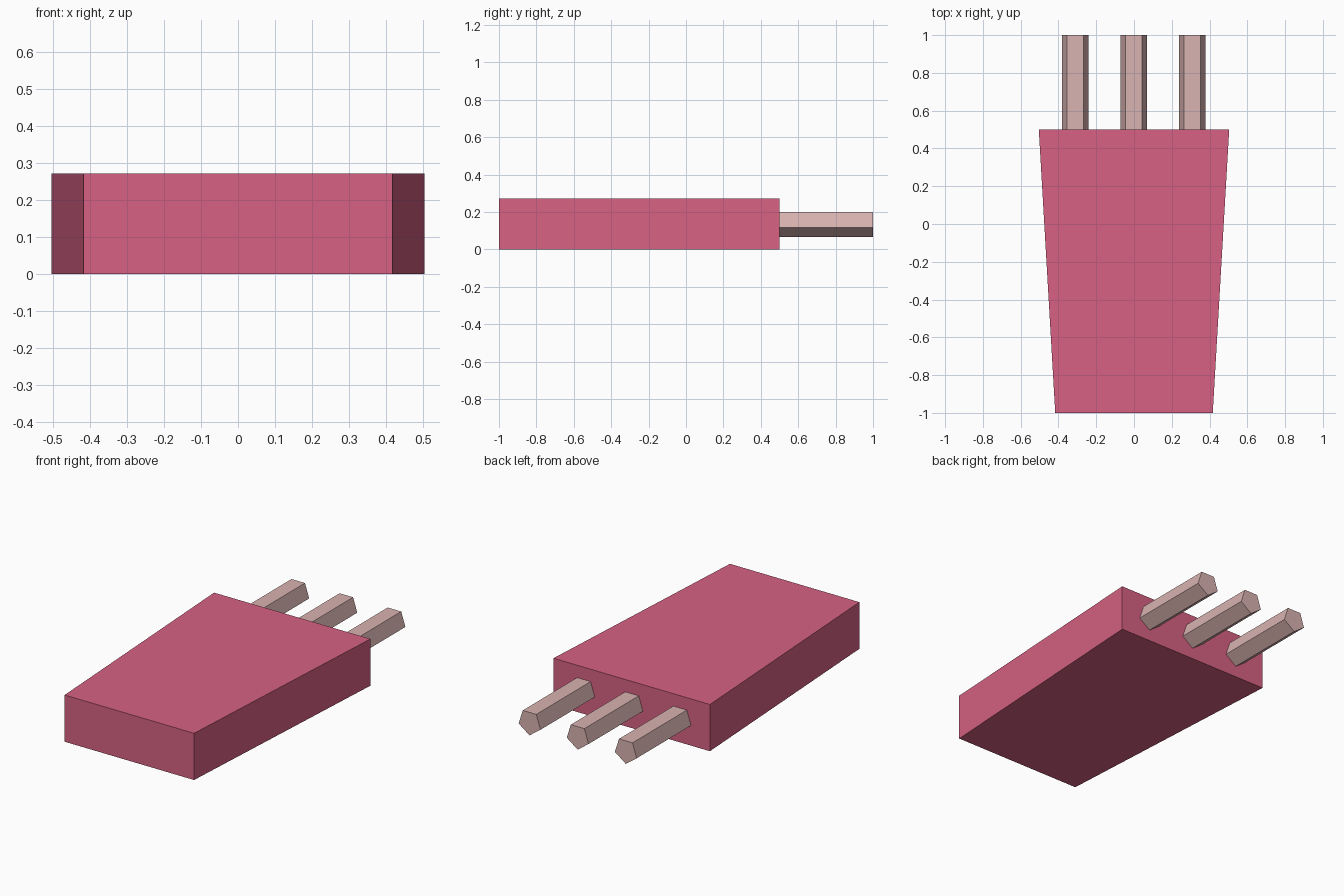
import bpy
import bmesh
from math import cos, sin, radians

cube = bpy.data.objects.get("Cube")
if cube:
    bpy.data.objects.remove(cube, do_unlink=True)


def make_material(name, rgb):
    colour = (*rgb, 1.0)
    mat = bpy.data.materials.new(name)
    mat.use_nodes = True
    mat.diffuse_color = colour
    mat.node_tree.nodes["Principled BSDF"].inputs["Base Color"].default_value = colour
    return mat


def extruded(name, profile, offset, mat):
    """Flat-shaded solid made by pushing a closed profile along an offset."""
    bm = bmesh.new()
    face = bm.faces.new([bm.verts.new(p) for p in profile])
    result = bmesh.ops.extrude_face_region(bm, geom=[face], use_keep_orig=True)
    moved = [v for v in result["geom"] if isinstance(v, bmesh.types.BMVert)]
    bmesh.ops.translate(bm, verts=moved, vec=offset)
    bmesh.ops.recalc_face_normals(bm, faces=bm.faces)
    mesh = bpy.data.meshes.new(name)
    bm.to_mesh(mesh)
    bm.free()
    mesh.materials.append(mat)
    obj = bpy.data.objects.new(name, mesh)
    bpy.context.collection.objects.link(obj)
    return obj


pink = make_material("pink_plastic", (0.68, 0.12, 0.227))
metal = make_material("pale_rose_metal", (0.69, 0.452, 0.438))

# Tapered body, narrower at the front
BACK = 0.5
body_outline = [(-0.417, -1, 0), (0.417, -1, 0), (0.504, BACK, 0), (-0.504, BACK, 0)]
extruded("body", body_outline, (0, 0, 0.272), pink)

# Three five-sided pins with a flat top and an edge underneath
RADIUS, PIN_Z, SPACING = 0.074, 0.14, 0.31
for index, side in enumerate(("right", "middle", "left")):
    x = (index - 1) * SPACING - 0.002
    angles = [radians(-90 + 72 * i) for i in range(5)]
    pentagon = [(x + RADIUS * cos(a), BACK, PIN_Z + RADIUS * sin(a)) for a in angles]
    extruded(side + "_pin", pentagon, (0, 1 - BACK, 0), metal)
